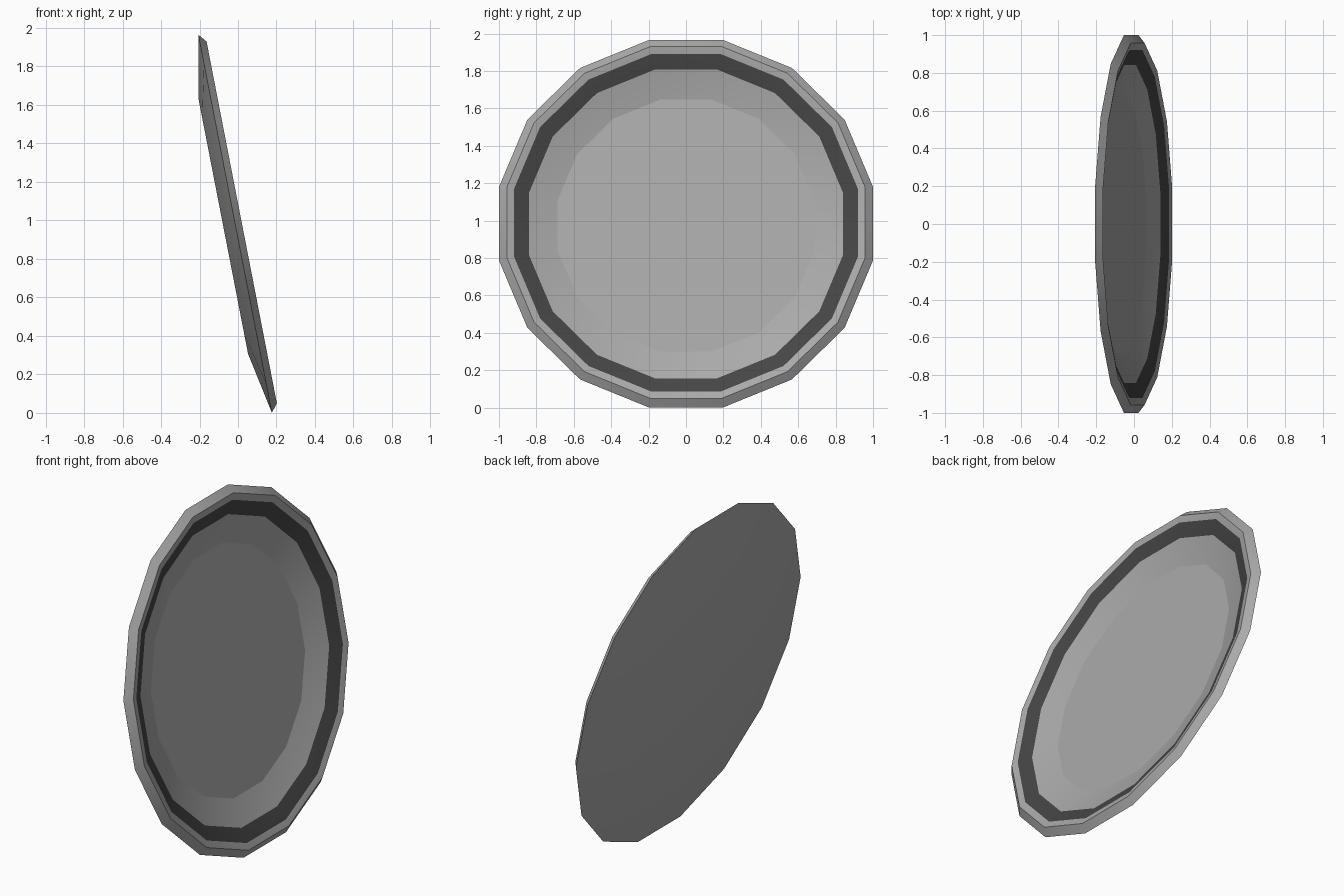
import bpy
import bmesh
from math import cos, sin, pi, radians
from mathutils import Matrix

cube = bpy.data.objects.get("Cube")
if cube:
    bpy.data.objects.remove(cube, do_unlink=True)


def make_material(name, value):
    mat = bpy.data.materials.new(name)
    mat.use_nodes = True
    colour = (value, value, value, 1)
    mat.diffuse_color = colour
    mat.node_tree.nodes["Principled BSDF"].inputs["Base Color"].default_value = colour
    return mat


SIDES = 16
TILT = radians(11)
GLAZE, BAND = 0, 1

# Dish profile from underside to inner floor: radius, height, colour of the strip that follows
profile = [
    (0.69, -0.063, GLAZE),   # underside
    (1.02, 0.0, GLAZE),      # outer lip
    (0.977, 0.035, GLAZE),   # top of rim
    (0.938, 0.026, BAND),    # painted band
    (0.857, -0.006, GLAZE),  # sloping wall
    (0.70, -0.052, GLAZE),   # floor
]

bm = bmesh.new()
rings = []
for radius, height, _ in profile:
    angles = [2 * pi * (i + 0.5) / SIDES for i in range(SIDES)]
    rings.append([bm.verts.new((radius * cos(a), radius * sin(a), height)) for a in angles])

# Strips between neighbouring rings
for lower, upper, (_, _, colour) in zip(rings, rings[1:], profile):
    for i in range(SIDES):
        j = (i + 1) % SIDES
        face = bm.faces.new((lower[i], lower[j], upper[j], upper[i]))
        face.material_index = colour

# Underside and floor discs
bm.faces.new(list(reversed(rings[0])))
floor = bm.faces.new(rings[-1])
bmesh.ops.recalc_face_normals(bm, faces=bm.faces[:])

# Stand the dish on its edge, leaning back
bm.transform(Matrix.Translation((-0.015, 0, 0.983)) @ Matrix.Rotation(pi / 2 - TILT, 4, "Y"))
floor.index = 0
floor_edges = [e for e in floor.edges]
for edge in floor_edges:
    edge.smooth = False

mesh = bpy.data.meshes.new("plate")
bm.to_mesh(mesh)
bm.free()
mesh.materials.append(make_material("light grey", 0.40))
mesh.materials.append(make_material("dark grey", 0.06))

plate = bpy.data.objects.new("plate", mesh)
bpy.context.collection.objects.link(plate)
bpy.context.view_layer.objects.active = plate
plate.select_set(True)
bpy.ops.object.shade_smooth_by_angle(angle=radians(30), keep_sharp_edges=True)
